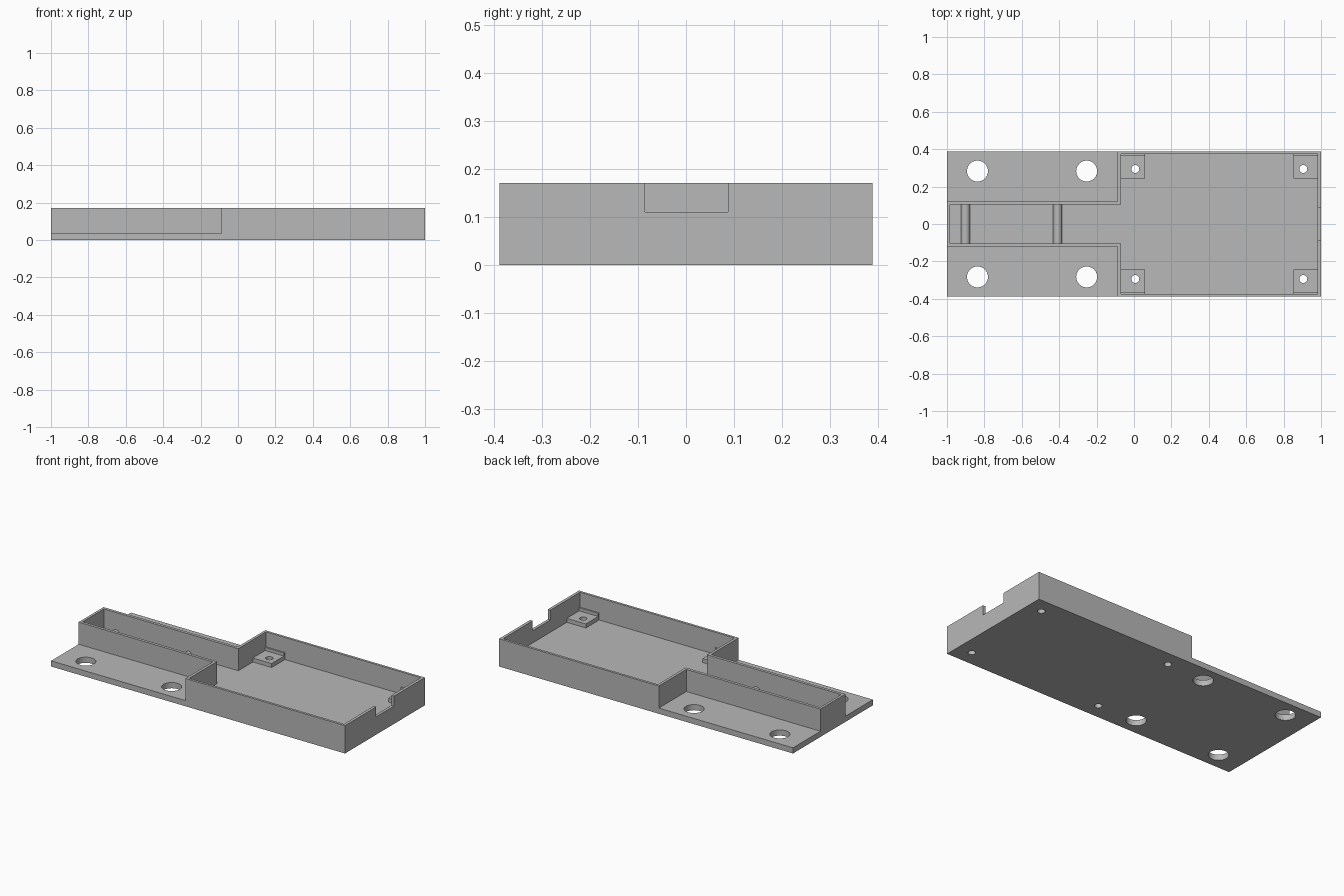
import bpy, bmesh, math

if "Cube" in bpy.data.objects:
    bpy.data.objects.remove(bpy.data.objects["Cube"])

H, FLOOR = 0.171, 0.035          # wall height, plate thickness
HALF_W = 0.388                   # half depth of the tray

grey = bpy.data.materials.new("light_grey")
grey.diffuse_color = (0.48, 0.48, 0.48, 1)
grey.use_nodes = True
grey.node_tree.nodes["Principled BSDF"].inputs["Base Color"].default_value = grey.diffuse_color


def prism(name, pts, z0, z1):
    """Extrude a flat outline from z0 to z1."""
    bm = bmesh.new()
    face = bm.faces.new([bm.verts.new((x, y, z0)) for x, y in pts])
    top = bmesh.ops.extrude_face_region(bm, geom=[face])["geom"]
    for v in top:
        if isinstance(v, bmesh.types.BMVert):
            v.co.z = z1
    bmesh.ops.recalc_face_normals(bm, faces=bm.faces)
    mesh = bpy.data.meshes.new(name)
    bm.to_mesh(mesh)
    bm.free()
    ob = bpy.data.objects.new(name, mesh)
    bpy.context.collection.objects.link(ob)
    mesh.materials.append(grey)
    return ob


def box(name, x0, x1, y0, y1, z0, z1):
    return prism(name, [(x0, y0), (x1, y0), (x1, y1), (x0, y1)], z0, z1)


def disc(name, x, y, r, z0, z1, n=40):
    ring = [(x + r * math.cos(2 * math.pi * i / n),
             y + r * math.sin(2 * math.pi * i / n)) for i in range(n)]
    return prism(name, ring, z0, z1)


def cut(ob, cutter):
    """Subtract a cutter and discard it."""
    bpy.context.view_layer.objects.active = ob
    mod = ob.modifiers.new("cut", "BOOLEAN")
    mod.operation, mod.solver, mod.object = "DIFFERENCE", "EXACT", cutter
    bpy.ops.object.modifier_apply(modifier=mod.name)
    bpy.data.objects.remove(cutter)


def smooth(ob):
    bpy.ops.object.select_all(action="DESELECT")
    ob.select_set(True)
    bpy.context.view_layer.objects.active = ob
    bpy.ops.object.shade_smooth_by_angle(angle=math.radians(30))


# Tray body: full block with flanges, cavity and cable notch cut away
body = box("tray_body", -1, 1, -HALF_W, HALF_W, 0, H)
for s in (-1, 1):
    ys = sorted((s * 0.121, s * 0.6))
    cut(body, box("flange_cutter", -1.2, -0.087, *ys, FLOOR, 0.4))
half = [(-0.984, 0.103), (-0.07, 0.103), (-0.07, 0.373), (0.982, 0.373)]
outline = half + [(x, -y) for x, y in reversed(half)]
cut(body, prism("cavity_cutter", outline, FLOOR, 0.4))
cut(body, box("notch_cutter", 0.9, 1.2, -0.085, 0.087, 0.11, 0.4))

# Large mounting holes through the side flanges
for x in (-0.837, -0.253):
    for s in (-1, 1):
        cut(body, disc("mount_hole_cutter", x, s * 0.283, 0.056, -0.1, 0.3))

# Corner standoffs with screw holes and a thin lip against the wall
for x, x0, x1 in ((0.007, -0.076, 0.058), (0.905, 0.852, 0.988)):
    for s in (-1, 1):
        y = s * 0.294
        cut(body, disc("screw_hole_cutter", x, y, 0.021, -0.1, 0.3, 24))
        ys = sorted((s * 0.244, s * 0.379))
        post = box("standoff", x0, x1, *ys, FLOOR - 0.005, 0.06)
        cut(post, disc("screw_hole_cutter", x, y, 0.021, -0.1, 0.3, 24))
        smooth(post)
        ys = sorted((s * 0.364, s * 0.379))
        box("standoff_lip", x0, x1, *ys, 0.055, 0.079)
smooth(body)

# Rounded ribs across the channel floor
for x in (-0.901, -0.408):
    r, zc = 0.024, 0.041
    arc = [(r * math.cos(math.pi * i / 16), zc + r * math.sin(math.pi * i / 16))
           for i in range(17)]
    section = [(-r, FLOOR - 0.005), (r, FLOOR - 0.005)] + arc
    rib = prism("channel_rib", section, -0.108, 0.108)
    rib.rotation_euler.x = math.pi / 2
    rib.location.x = x
    smooth(rib)
